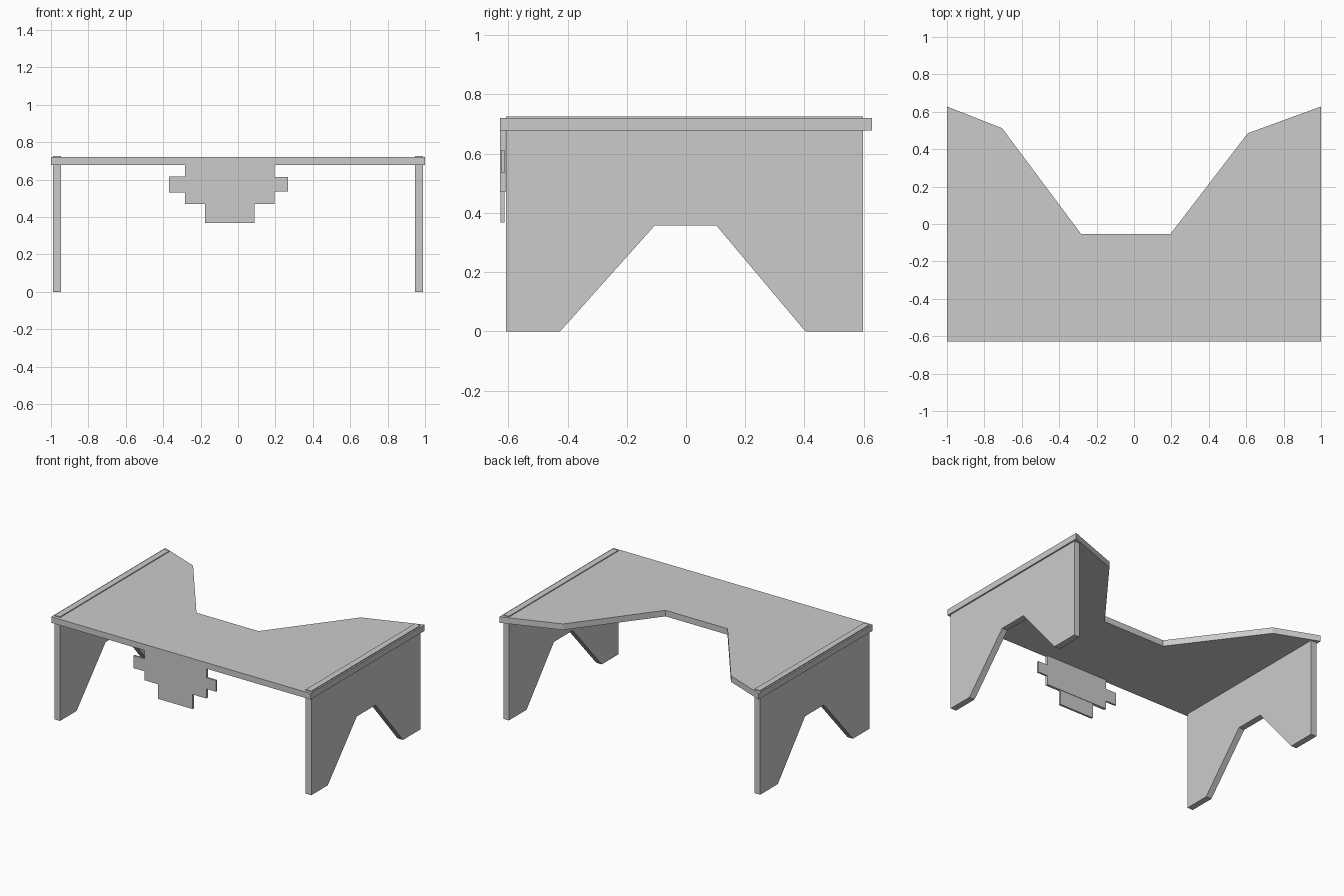
import bpy
import bmesh
from mathutils import Vector

if "Cube" in bpy.data.objects:
    bpy.data.objects.remove(bpy.data.objects["Cube"])


def prism(name, points, to_3d, depth):
    """Extrude a flat outline along a depth vector."""
    bm = bmesh.new()
    face = bm.faces.new([bm.verts.new(to_3d(a, b)) for a, b in points])
    ext = bmesh.ops.extrude_face_region(bm, geom=[face], use_keep_orig=True)
    verts = [g for g in ext["geom"] if isinstance(g, bmesh.types.BMVert)]
    bmesh.ops.translate(bm, verts=verts, vec=Vector(depth))
    bmesh.ops.recalc_face_normals(bm, faces=bm.faces)
    mesh = bpy.data.meshes.new(name)
    bm.to_mesh(mesh)
    bm.free()
    obj = bpy.data.objects.new(name, mesh)
    bpy.context.collection.objects.link(obj)
    return obj


def front_board(name, x0, x1, z0, z1, y0, y1):
    outline = [(x0, z0), (x1, z0), (x1, z1), (x0, z1)]
    return prism(name, outline, lambda x, z: (x, y0, z), (0, y1 - y0, 0))


# Desk top with the angled cutout at the back
top = [(-1, -0.628), (1, -0.628), (1, 0.628), (0.608, 0.485),
       (0.195, -0.053), (-0.283, -0.053), (-0.705, 0.512), (-1, 0.628)]
prism("desk_top", top, lambda x, y: (x, y, 0.678), (0, 0, 0.042))

# Side panels, notched at the floor and just proud of the top
side = [(-0.607, 0), (-0.425, 0), (-0.105, 0.358), (0.102, 0.358),
        (0.403, 0), (0.598, 0), (0.598, 0.726), (-0.607, 0.726)]
for name, x in (("left_side_panel", -0.99), ("right_side_panel", 0.947)):
    prism(name, side, lambda y, z, x=x: (x, y, z), (0.043, 0, 0))

# Stepped front plate hanging below the top
front_board("front_plate", -0.283, 0.195, 0.47, 0.678, -0.628, -0.609)
front_board("front_plate_step", -0.177, 0.088, 0.367, 0.47, -0.626, -0.612)
front_board("left_plate_tab", -0.368, -0.283, 0.53, 0.617, -0.625, -0.612)
front_board("right_plate_tab", 0.195, 0.268, 0.535, 0.613, -0.625, -0.612)
